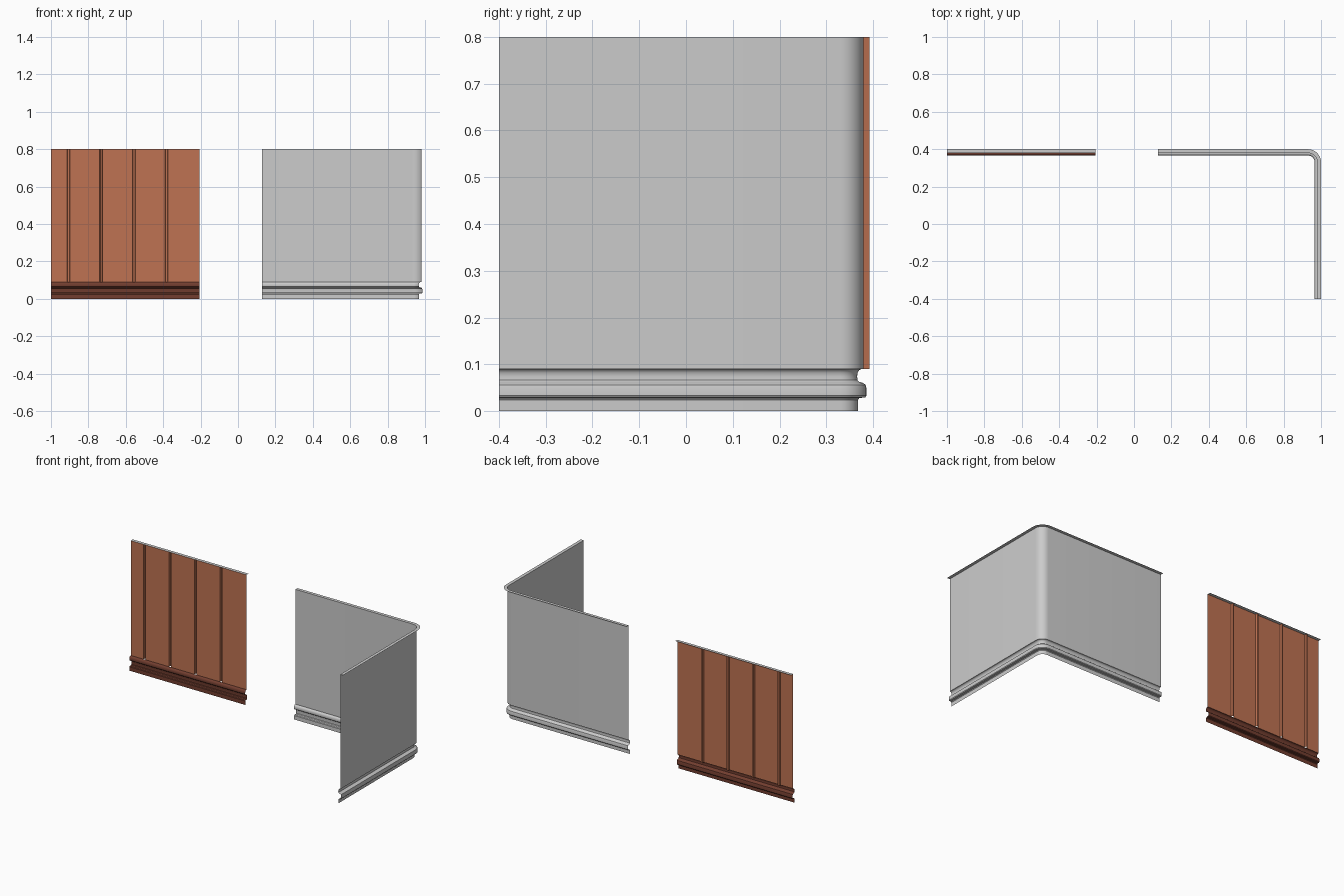
import bpy, bmesh, math

cube = bpy.data.objects.get("Cube")
if cube:
    bpy.data.objects.remove(cube, do_unlink=True)


def make_material(name, rgb):
    mat = bpy.data.materials.new(name)
    mat.use_nodes = True
    color = (*rgb, 1.0)
    mat.diffuse_color = color
    mat.node_tree.nodes["Principled BSDF"].inputs["Base Color"].default_value = color
    return mat


GREY = make_material("plain grey", (0.6, 0.6, 0.6))
WOOD = make_material("orange wood", (0.52, 0.17, 0.085))
DARK = make_material("dark brown wood", (0.17, 0.048, 0.029))

HEIGHT = 0.8
BASE_TOP = 0.09
AXIS = 0.33            # centre line of the corner bend
FACE = 0.05            # wall face, measured out from the axis
CAP = 0.07             # outer edge of the top strip


def sheet(name, rows, mat, angle=35):
    """Skin a grid of points: each row is one station along the wall."""
    bm = bmesh.new()
    grid = [[bm.verts.new(p) for p in row] for row in rows]
    for a, b in zip(grid, grid[1:]):
        for i in range(len(a) - 1):
            bm.faces.new((a[i], b[i], b[i + 1], a[i + 1]))
    mesh = bpy.data.meshes.new(name)
    bm.to_mesh(mesh)
    bm.free()
    mesh.materials.append(mat)
    mesh.shade_smooth()
    mesh.set_sharp_from_angle(angle=math.radians(angle))
    obj = bpy.data.objects.new(name, mesh)
    bpy.context.collection.objects.link(obj)
    return obj


def sweep(name, stations, profile, mat):
    """Sweep an (offset, z) profile along stations of (x, y, heading)."""
    rows = [[(x + r * math.cos(a), y + r * math.sin(a), z) for r, z in profile]
            for x, y, a in stations]
    return sheet(name, rows, mat)


# Skirting profile: flat foot, groove, rounded bead
skirting = [(0.038, 0), (0.038, 0.024), (0.041, 0.028), (0.053, 0.029),
            (0.056, 0.033), (0.056, 0.048), (0.054, 0.056), (0.049, 0.060),
            (0.041, 0.062), (0.037, 0.066), (0.036, 0.074), (0.037, 0.082),
            (0.041, 0.088), (0.046, BASE_TOP), (FACE, BASE_TOP)]
wall = [(FACE, BASE_TOP), (FACE, HEIGHT)]
top = [(FACE, HEIGHT), (CAP, HEIGHT)]

# Rounded corner wall
quarter = math.pi / 2
bend = 0.93
steps = 8
corner = [(0.127, AXIS, quarter)]
corner += [(bend, AXIS, quarter * (1 - i / steps)) for i in range(steps + 1)]
corner += [(bend, -0.4, 0)]
sweep("corner_wall", corner, wall, GREY)
sweep("corner_skirting", corner, skirting, GREY)
sweep("corner_top_strip", corner, top, GREY)

# Straight wood panel trim
left, right = -1.0, -0.207
straight = [(left, AXIS, quarter), (right, AXIS, quarter)]
sweep("panel_skirting", straight, skirting, DARK)
sweep("panel_top_strip", straight, top, GREY)

# Boards with recessed grooves between them
front_y = AXIS + FACE
depth = 0.012
plan = [(left, front_y)]
for i in range(4):
    mid = -0.906 + i * 0.1747
    plan += [(mid - 0.008, front_y), (mid - 0.005, front_y + depth),
             (mid + 0.005, front_y + depth), (mid + 0.008, front_y)]
plan.append((right, front_y))
sheet("wood_boards", [[(x, y, BASE_TOP), (x, y, HEIGHT)] for x, y in plan], WOOD)
